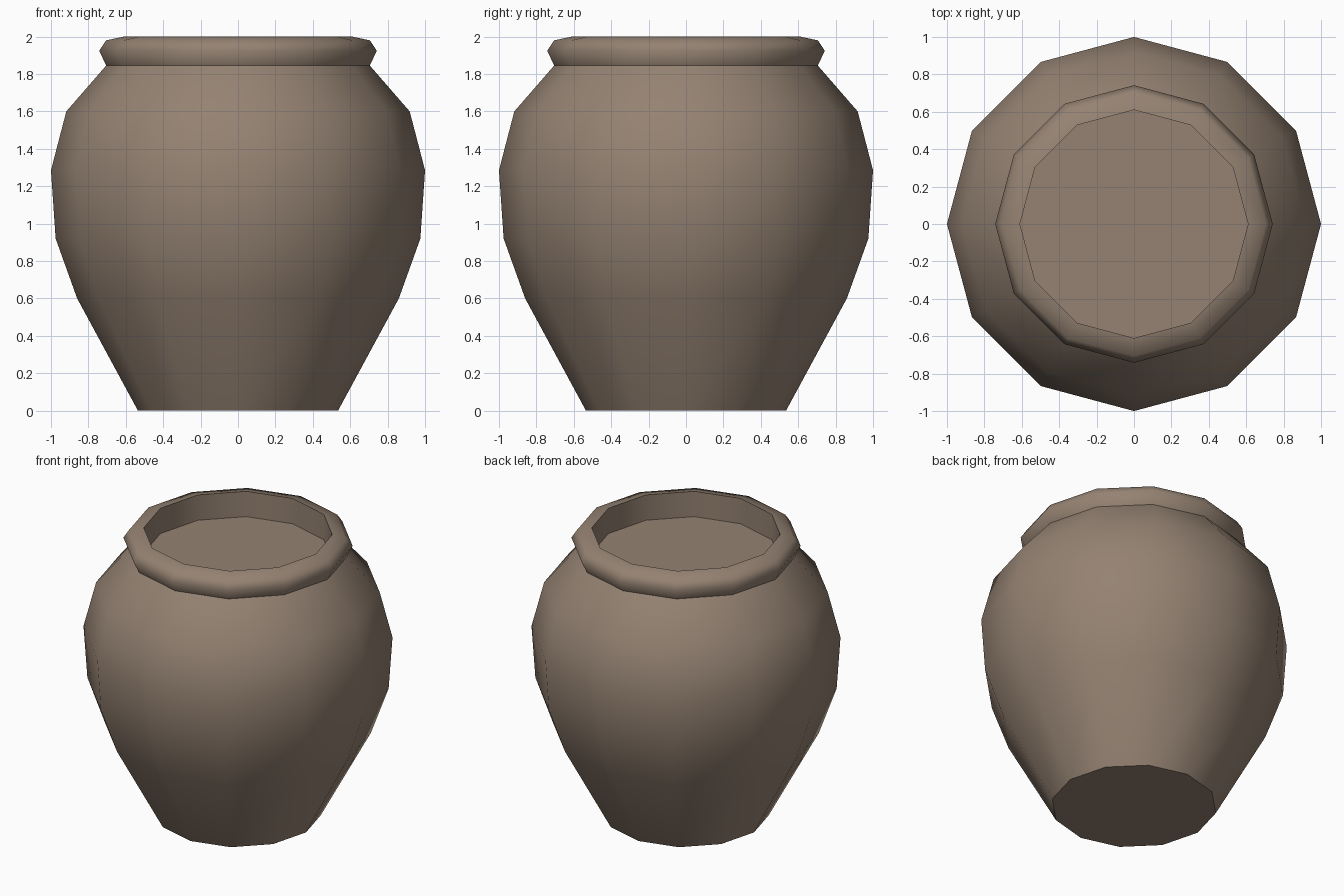
import bpy, bmesh, math

if "Cube" in bpy.data.objects:
    bpy.data.objects.remove(bpy.data.objects["Cube"])

SIDES = 12

# one clay colour
clay = bpy.data.materials.new("brown clay")
clay.diffuse_color = (0.30, 0.225, 0.17, 1)
clay.use_nodes = True
clay.node_tree.nodes["Principled BSDF"].inputs["Base Color"].default_value = clay.diffuse_color

# outline (radius, height): base, belly, shoulder, neck, rolled rim, inner wall to floor
profile = [(0.535, 0), (0.86, 0.6), (0.975, 0.92), (1.0, 1.285), (0.918, 1.6),
           (0.705, 1.845), (0.742, 1.925), (0.705, 1.98), (0.61, 2.0), (0.61, 1.82)]

bm = bmesh.new()
rings = []
for r, z in profile:
    rings.append([bm.verts.new((r * math.cos(2 * math.pi * i / SIDES),
                                r * math.sin(2 * math.pi * i / SIDES), z))
                  for i in range(SIDES)])

# walls between neighbouring rings
for low, high in zip(rings, rings[1:]):
    for i in range(SIDES):
        j = (i + 1) % SIDES
        bm.faces.new((low[i], low[j], high[j], high[i]))

# underside and the flat floor inside the mouth
bm.faces.new(rings[0][::-1])
bm.faces.new(rings[-1])

mesh = bpy.data.meshes.new("pot")
bm.to_mesh(mesh)
bm.free()
mesh.materials.append(clay)
pot = bpy.data.objects.new("pot", mesh)
bpy.context.collection.objects.link(pot)

# smooth sides, sharp neck, mouth and base
bpy.context.view_layer.objects.active = pot
pot.select_set(True)
bpy.ops.object.shade_smooth_by_angle(angle=math.radians(60))
